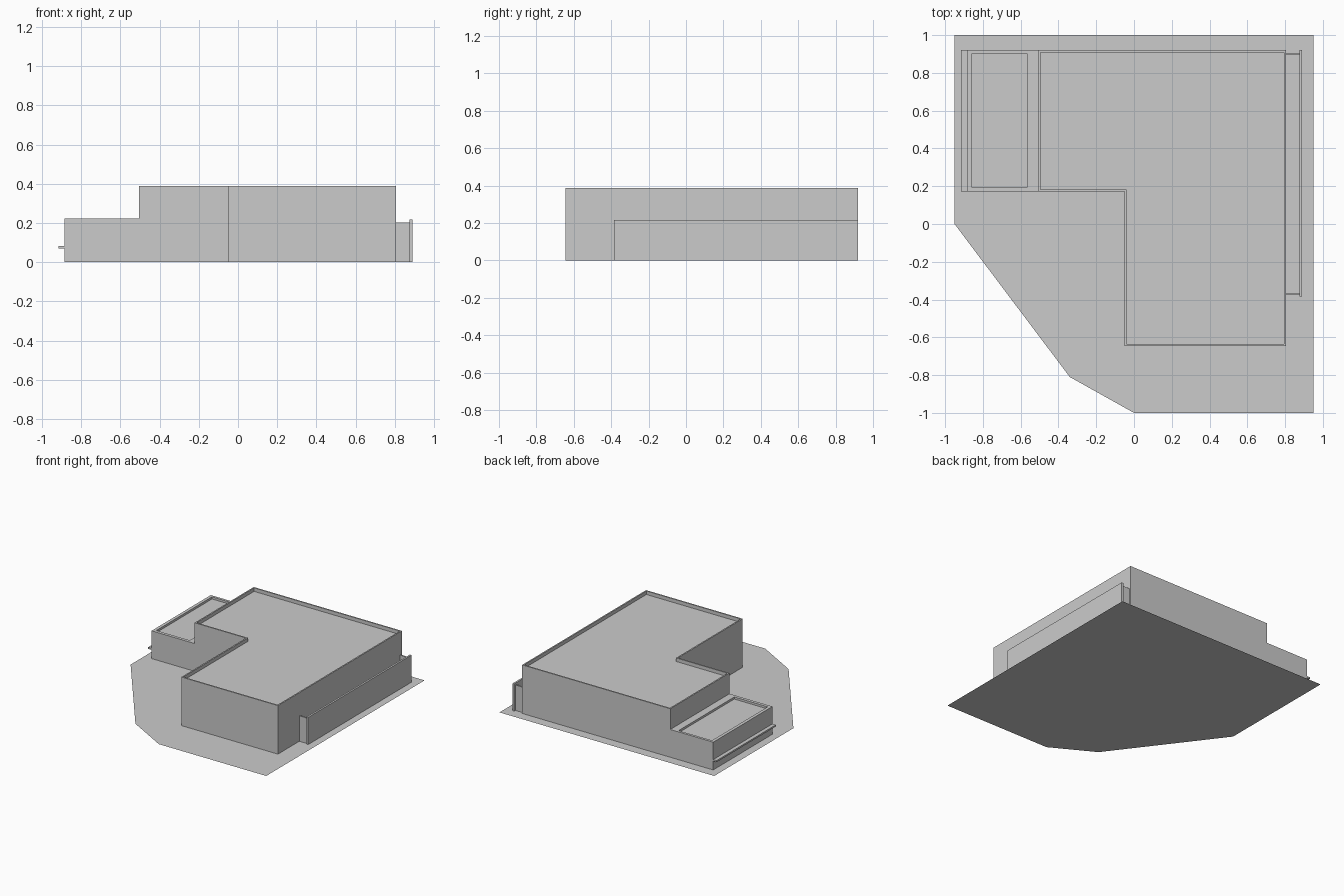
import bpy, bmesh

if "Cube" in bpy.data.objects:
    bpy.data.objects.remove(bpy.data.objects["Cube"])


def finish(name, bm):
    bmesh.ops.recalc_face_normals(bm, faces=bm.faces)
    mesh = bpy.data.meshes.new(name)
    bm.to_mesh(mesh)
    bm.free()
    obj = bpy.data.objects.new(name, mesh)
    bpy.context.collection.objects.link(obj)
    return obj


def walled_roof(name, outer, inner, top, floor):
    """Outer walls, parapet rim and a sunken roof; open where it meets the site."""
    bm = bmesh.new()
    rings = [[bm.verts.new((x, y, z)) for x, y in pts]
             for pts, z in ((outer, 0), (outer, top), (inner, top), (inner, floor))]
    n = len(outer)
    for a, b in zip(rings, rings[1:]):
        for i in range(n):
            j = (i + 1) % n
            bm.faces.new((a[i], a[j], b[j], b[i]))
    roof = bm.faces.new(rings[-1])
    bm.normal_update()
    finish(name, bm)


def box(name, x0, x1, y0, y1, z0, z1):
    bm = bmesh.new()
    bmesh.ops.create_cube(bm, size=1)
    for v in bm.verts:
        v.co = ((x0 + x1) / 2 + v.co.x * (x1 - x0),
                (y0 + y1) / 2 + v.co.y * (y1 - y0),
                (z0 + z1) / 2 + v.co.z * (z1 - z0))
    finish(name, bm)


def rect(x0, x1, y0, y1):
    return [(x0, y0), (x1, y0), (x1, y1), (x0, y1)]


# Flat site plate
bm = bmesh.new()
bm.faces.new([bm.verts.new((x, y, 0)) for x, y in
              [(-.95, 0), (-.34, -.81), (0, -1), (.95, -1), (.95, 1), (-.95, 1)]])
finish("site_plate", bm)

# L-shaped main building with a thin parapet
t = 0.011
L = [(-.05, -.645), (.805, -.645), (.805, .92), (-.505, .92), (-.505, .172), (-.05, .172)]
L_in = [(-.05 + t, -.645 + t), (.805 - t, -.645 + t), (.805 - t, .92 - t),
        (-.505 + t, .92 - t), (-.505 + t, .172 + t), (-.05 + t, .172 + t)]
walled_roof("main_building", L, L_in, 0.388, 0.36)

# Low side wing with its sunken roof
walled_roof("low_wing", rect(-.885, -.505, .172, .92),
            rect(-.86, -.565, .197, .9), 0.222, 0.205)

# Thin ledge along the outer face of the wing
box("wing_ledge", -.915, -.885, .172, .92, 0.07, 0.083)

# Screen wall on the right side with a short return wall at each end
box("screen_wall", .875, .89, -.385, .92, 0, 0.217)
for name, y in (("front_return_wall", -.375), ("back_return_wall", .895)):
    box(name, .805, .875, y, y + .011, 0, 0.203)
